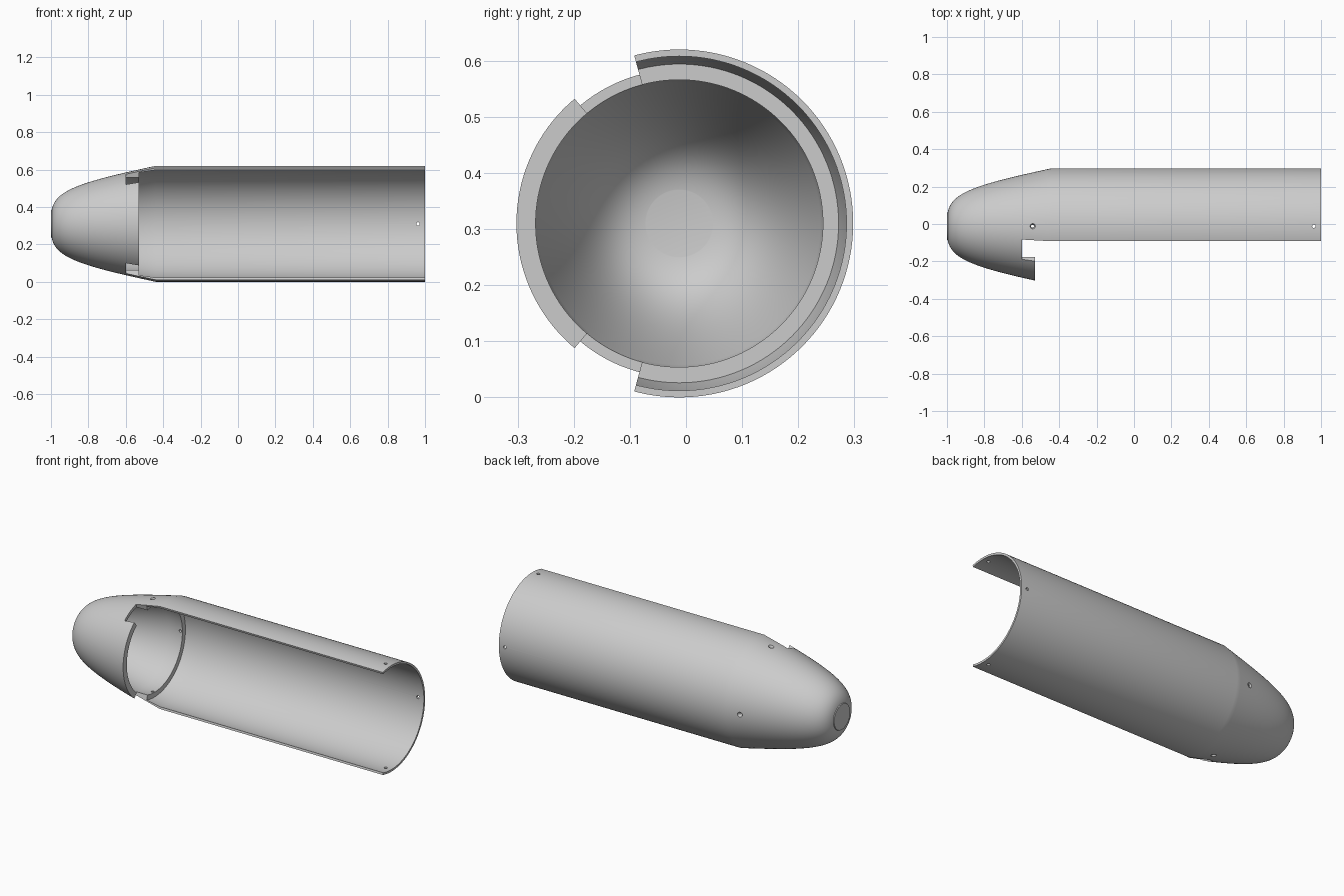
import bpy
import bmesh
from math import cos, sin, pi, radians
from mathutils import Matrix, Vector

cube = bpy.data.objects.get("Cube")
if cube:
    bpy.data.objects.remove(cube, do_unlink=True)

R = 0.31                               # body radius
AXIS = Vector((0, -0.012, R))          # centre line, running along x
NOSE = 0.56                            # length of the tapered nose
CUT, RIM = -0.6, -0.53                 # end of the nose, end of the inner ring

mat = bpy.data.materials.new("light_grey")
mat.use_nodes = True
grey = (0.6, 0.6, 0.6, 1)
mat.diffuse_color = grey
mat.node_tree.nodes["Principled BSDF"].inputs["Base Color"].default_value = grey


def make_object(name, bm):
    bmesh.ops.recalc_face_normals(bm, faces=bm.faces)
    mesh = bpy.data.meshes.new(name)
    bm.to_mesh(mesh)
    bm.free()
    mesh.materials.append(mat)
    obj = bpy.data.objects.new(name, mesh)
    bpy.context.collection.objects.link(obj)
    return obj


def around(x, r, angle):
    """Point at a radius from the centre line; angle 0 is up, positive leans to the front."""
    return AXIS + Vector((x, -r * sin(angle), r * cos(angle)))


def nose_radius(t):
    u = min(t / NOSE, 1)
    return R * u ** (0.29 + 0.1 * u)


def lathe(name, profile, steps=128):
    bm = bmesh.new()
    verts = [bm.verts.new(around(x, r, 0)) for x, r in profile]
    edges = [bm.edges.new(pair) for pair in zip(verts, verts[1:])]
    bmesh.ops.spin(bm, geom=verts + edges, cent=AXIS, axis=(1, 0, 0),
                   angle=2 * pi, steps=steps, use_merge=True)
    bmesh.ops.remove_doubles(bm, verts=bm.verts, dist=1e-5)
    return make_object(name, bm)


def wedge(name, x0, x1, start, end):
    """Sector-shaped cutter between two angles, in degrees."""
    bm = bmesh.new()
    steps = 8
    arc = [radians(start + (end - start) * i / steps) for i in range(steps + 1)]
    base = bm.faces.new([bm.verts.new(around(x0, 0, 0))]
                        + [bm.verts.new(around(x0, 0.5, a)) for a in arc])
    out = bmesh.ops.extrude_face_region(bm, geom=[base])["geom"]
    bmesh.ops.translate(bm, vec=(x1 - x0, 0, 0),
                        verts=[v for v in out if isinstance(v, bmesh.types.BMVert)])
    return make_object(name, bm)


def drill(name, x, angle, r0, r1, low, high):
    """Radial drill, optionally conical, between two distances from the centre line."""
    bm = bmesh.new()
    bmesh.ops.create_cone(bm, cap_ends=True, segments=20, radius1=r0, radius2=r1,
                          depth=high - low)
    turn = Matrix.Rotation(radians(angle), 4, 'X')
    place = Matrix.Translation(AXIS + Vector((x, 0, 0))) @ turn
    bmesh.ops.transform(bm, verts=bm.verts,
                        matrix=place @ Matrix.Translation((0, 0, (low + high) / 2)))
    return make_object(name, bm)


# Hollow body profile: outer nose and barrel, then back along the inside
steps = 40
tip = 0.004
outer = [(-1, 0)] + [(-1 + t, nose_radius(t)) for t in
                     [tip + (NOSE - tip) * (i / steps) ** 2 for i in range(steps + 1)]]
outer[1] = (-1, outer[1][1])
barrel = [(1, R), (1, 0.298), (-0.44, 0.298), (RIM, 0.284), (RIM, 0.256), (CUT, 0.256)]
depth = 0.38
inner = [(-0.98 + t, nose_radius(t) - 0.014) for t in
         [tip + (depth - tip) * (i / steps) ** 2 for i in range(steps - 1, -1, -1)]]
body = lathe("shell_body", outer + barrel + inner + [(-0.98 + tip, 0)])

# Front opening, with two gaps that leave a locking tab on the nose
cutters = [
    wedge("opening_cutter", RIM - 0.0005, 1.1, 15, 165),
    wedge("upper_gap_cutter", CUT, RIM + 0.02, 15, 40),
    wedge("lower_gap_cutter", CUT, RIM + 0.02, 140, 165),
]

# Screw holes at the top, back and bottom; those in the ring are countersunk
for side, angle in (("top", 0), ("back", -90), ("bottom", 180)):
    cutters += [
        drill(side + "_end_hole_cutter", 0.962, angle, 0.009, 0.009, 0.2, 0.4),
        drill(side + "_ring_hole_cutter", -0.543, angle, 0.008, 0.008, 0.2, 0.4),
        drill(side + "_countersink_cutter", -0.543, angle, 0.009, 0.019, 0.277, 0.297),
    ]

bpy.context.view_layer.objects.active = body
for cutter in cutters:
    mod = body.modifiers.new(cutter.name, 'BOOLEAN')
    mod.operation = 'DIFFERENCE'
    mod.solver = 'EXACT'
    mod.object = cutter
    bpy.ops.object.modifier_apply(modifier=mod.name)
    bpy.data.objects.remove(cutter, do_unlink=True)

# Smooth shading with crisp rims
bpy.ops.object.select_all(action='DESELECT')
body.select_set(True)
bpy.ops.object.shade_smooth_by_angle(angle=radians(30))
